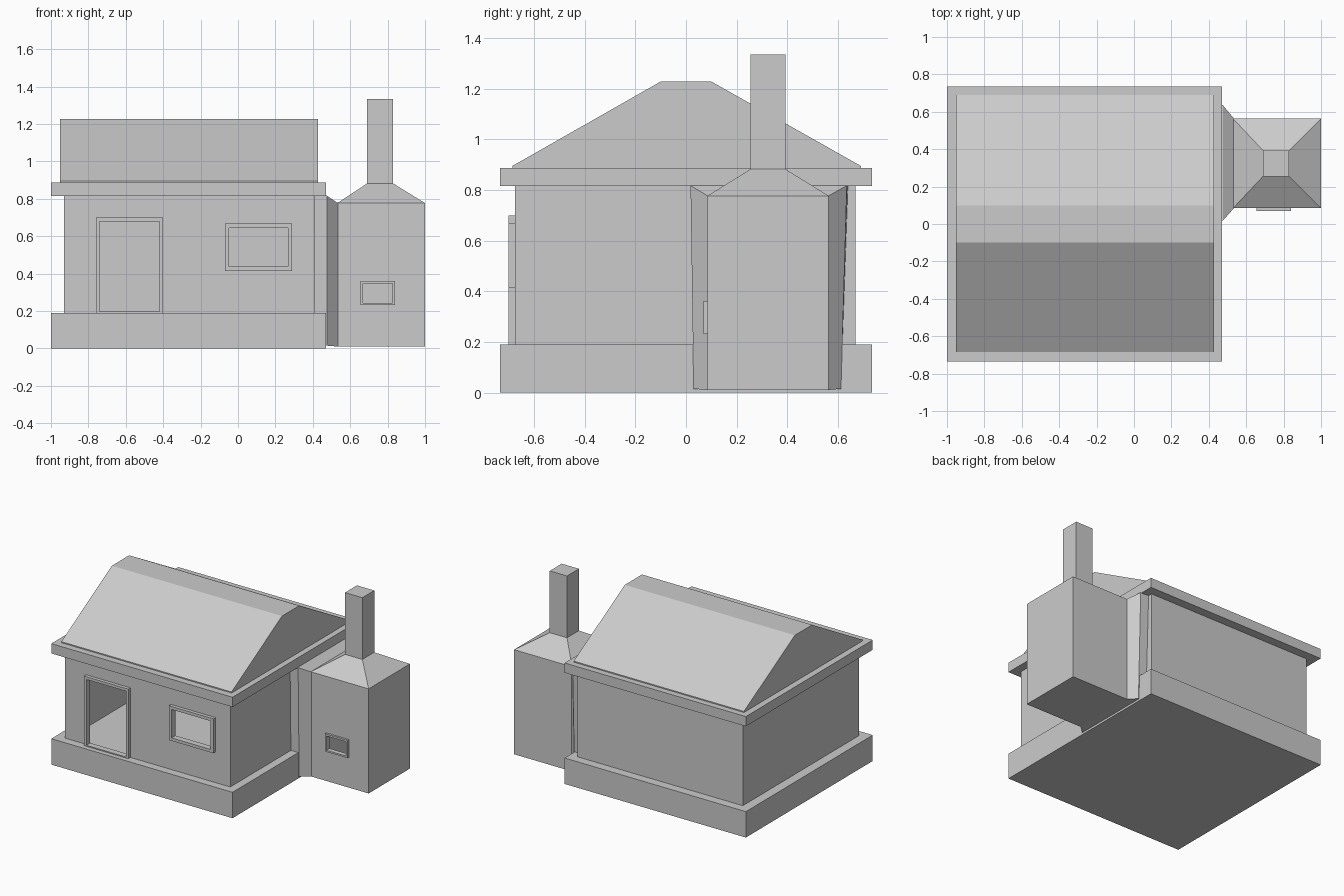
import bpy, bmesh

if "Cube" in bpy.data.objects:
    bpy.data.objects.remove(bpy.data.objects["Cube"])


def loft(name, rings):
    """Closed solid skinned through rings of equal point count."""
    bm = bmesh.new()
    loops = [[bm.verts.new(p) for p in ring] for ring in rings]
    n = len(loops[0])
    for a, b in zip(loops, loops[1:]):
        for i in range(n):
            j = (i + 1) % n
            bm.faces.new((a[i], a[j], b[j], b[i]))
    bm.faces.new(loops[0][::-1])
    bm.faces.new(loops[-1])
    bmesh.ops.recalc_face_normals(bm, faces=bm.faces)
    me = bpy.data.meshes.new(name)
    bm.to_mesh(me)
    bm.free()
    ob = bpy.data.objects.new(name, me)
    bpy.context.collection.objects.link(ob)
    return ob


def rect(x0, x1, y0, y1, z):
    return [(x0, y0, z), (x1, y0, z), (x1, y1, z), (x0, y1, z)]


def box(name, x0, x1, y0, y1, z0, z1):
    return loft(name, [rect(x0, x1, y0, y1, z0), rect(x0, x1, y0, y1, z1)])


def cut(ob, cutter):
    m = ob.modifiers.new("cut", 'BOOLEAN')
    m.operation, m.solver, m.object = 'DIFFERENCE', 'EXACT', cutter
    cutter.hide_render = True
    cutter.hide_viewport = True
    cutter.display_type = 'WIRE'


def opening(name, wall, outer, t, tb, y_front, y_wall):
    """Hole through the wall with a raised frame around it."""
    x0, x1, z0, z1 = outer
    hole = (x0 + t, x1 - t, y_front - 0.05, y_wall + 0.1, z0 + tb, z1 - t)
    cutter = box(name + "_cutter", *hole)
    cut(wall, cutter)
    frame = box(name + "_frame", x0, x1, y_front, y_wall + 0.01, z0, z1)
    cut(frame, cutter)


# Main house: plinth, hollow walls, eave slab
box("plinth", -1, 0.47, -0.735, 0.735, 0, 0.19)
walls = box("walls", -0.93, 0.41, -0.675, 0.67, 0.185, 0.82)
cut(walls, box("room_cutter", -0.91, 0.39, -0.655, 0.65, 0.1, 0.9))
box("eave_slab", -1, 0.47, -0.735, 0.735, 0.815, 0.887)

# Roof with a flattened ridge
profile = [(-0.685, 0.886), (-0.685, 0.895), (-0.1, 1.228),
           (0.1, 1.228), (0.69, 0.895), (0.69, 0.886)]
loft("roof", [[(x, y, z) for y, z in profile] for x in (-0.953, 0.427)])

# Door and window
opening("door", walls, (-0.76, -0.40, 0.19, 0.70), 0.02, 0.008, -0.70, -0.675)
opening("window", walls, (-0.07, 0.29, 0.415, 0.667), 0.022, 0.022, -0.70, -0.675)

# Side tower with hipped top running into the chimney
tower = loft("chimney_tower", [
    rect(0.53, 1, 0.085, 0.563, 0.01),
    rect(0.53, 1, 0.085, 0.563, 0.777),
    rect(0.69, 0.83, 0.255, 0.393, 0.882),
    rect(0.69, 0.83, 0.255, 0.393, 1.335)])
cut(tower, box("tower_room_cutter", 0.55, 0.98, 0.105, 0.543, 0.03, 0.76))
opening("tower_window", tower, (0.655, 0.84, 0.232, 0.362), 0.014, 0.012, 0.07, 0.085)

# Flared link between house and tower
loft("tower_link", [
    [(0.40, 0.03, 0.015), (0.40, 0.612, 0.015), (0.40, 0.64, 0.817), (0.40, 0.018, 0.817)],
    [(0.475, 0.03, 0.015), (0.475, 0.612, 0.015), (0.475, 0.635, 0.817), (0.475, 0.018, 0.817)],
    [(0.535, 0.085, 0.01), (0.535, 0.563, 0.01), (0.535, 0.563, 0.777), (0.535, 0.085, 0.777)]])
